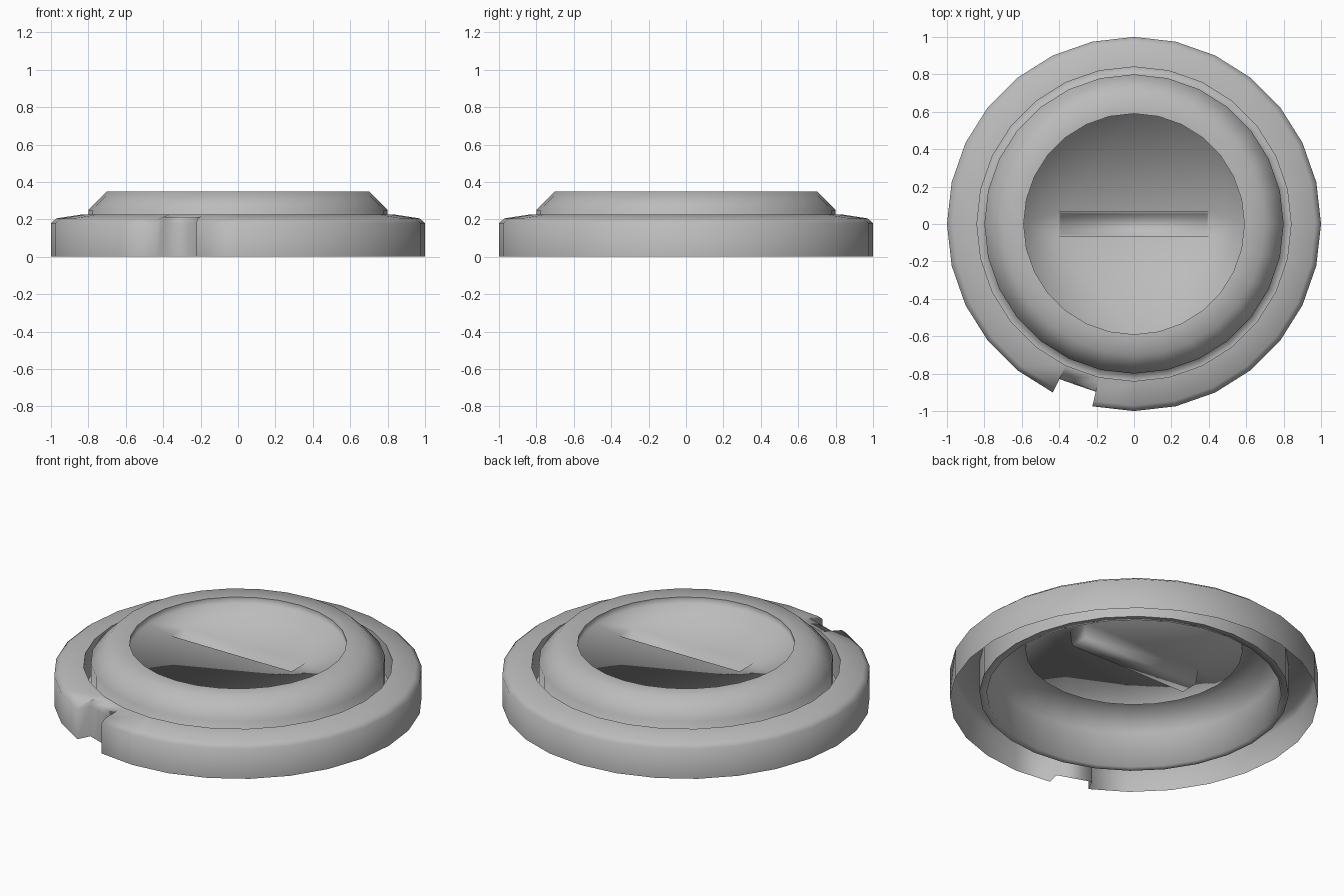
import bpy, bmesh, math

if "Cube" in bpy.data.objects:
    bpy.data.objects.remove(bpy.data.objects["Cube"])

SIDES = 28
NOTCH = 19          # ring segment that is set inward

grey = bpy.data.materials.new("mid_grey")
grey.diffuse_color = (.5, .5, .5, 1)
grey.use_nodes = True
grey.node_tree.nodes["Principled BSDF"].inputs["Base Color"].default_value = grey.diffuse_color


def point(r, z, i):
    a = 2 * math.pi * i / SIDES
    return (r * math.cos(a), r * math.sin(a), z)


def sweep(bm, profile, i):
    """One wedge of a turned profile."""
    cols = [[bm.verts.new(point(r, z, k)) for r, z in profile] for k in (i, i + 1)]
    for j in range(len(profile) - 1):
        bm.faces.new((cols[0][j], cols[1][j], cols[1][j + 1], cols[0][j + 1]))


def finish(bm, name, creases):
    """Smooth everything except the circles listed as (radius, height)."""
    bmesh.ops.remove_doubles(bm, verts=bm.verts, dist=1e-4)
    bmesh.ops.recalc_face_normals(bm, faces=bm.faces)
    if sum(f.normal.z * f.calc_area() for f in bm.faces) < 0:
        bmesh.ops.reverse_faces(bm, faces=bm.faces)
    for f in bm.faces:
        f.smooth = True
    for e in bm.edges:
        for r, z in creases:
            if all(abs(v.co.xy.length - r) + abs(v.co.z - z) < 1e-3 for v in e.verts):
                e.smooth = False
    mesh = bpy.data.meshes.new(name)
    bm.to_mesh(mesh)
    bm.free()
    mesh.materials.append(grey)
    ob = bpy.data.objects.new(name, mesh)
    bpy.context.collection.objects.link(ob)


# outer ring: open-bottomed shell with one notched segment
outer = [(1, 0), (1, .18), (.97, .205), (.84, .225)]
inset = [(.92, 0), (.92, .18), (.91, .212), (.84, .225)]
bm = bmesh.new()
for i in range(SIDES):
    sweep(bm, (inset if i == NOTCH else outer) + [(.84, .04)], i)
for i in (NOTCH, NOTCH + 1):        # notch cheeks
    for j in range(3):
        quad = [outer[j], outer[j + 1], inset[j + 1], inset[j]]
        quad = [p for k, p in enumerate(quad) if p not in quad[:k]]
        bm.faces.new([bm.verts.new(point(r, z, i)) for r, z in quad])
finish(bm, "outer_ring", [(.84, .225)])

# centre cap: channel floor, wall, sloped shoulder, rim and shallow recess
FLOOR = .31
cap = [(.84, .04), (.8, .04), (.8, .25), (.7, .35), (.59, .35), (.59, FLOOR)]
bm = bmesh.new()
for i in range(SIDES):
    sweep(bm, cap, i)
bmesh.ops.remove_doubles(bm, verts=bm.verts, dist=1e-4)
recess_edges = [e for e in bm.edges
                if e.is_boundary and e.verts[0].co.xy.length < .7]

# coin slot sunk into the recess floor
L, W, low = .4, .065, .22
corners = [(-L, -W), (L, -W), (L, W), (-L, W)]
upper = [bm.verts.new((x, y, FLOOR)) for x, y in corners]
lower = [bm.verts.new((x * .98, y * .85, low)) for x, y in corners]
slot_edges = [bm.edges.new((upper[k], upper[(k + 1) % 4])) for k in range(4)]
bmesh.ops.triangle_fill(bm, use_beauty=True, edges=recess_edges + slot_edges,
                        normal=(0, 0, 1))
for k in range(4):
    n = (k + 1) % 4
    bm.faces.new((upper[n], upper[k], lower[k], lower[n]))
bm.faces.new(lower)
finish(bm, "slotted_cap", [(.59, .35)])
